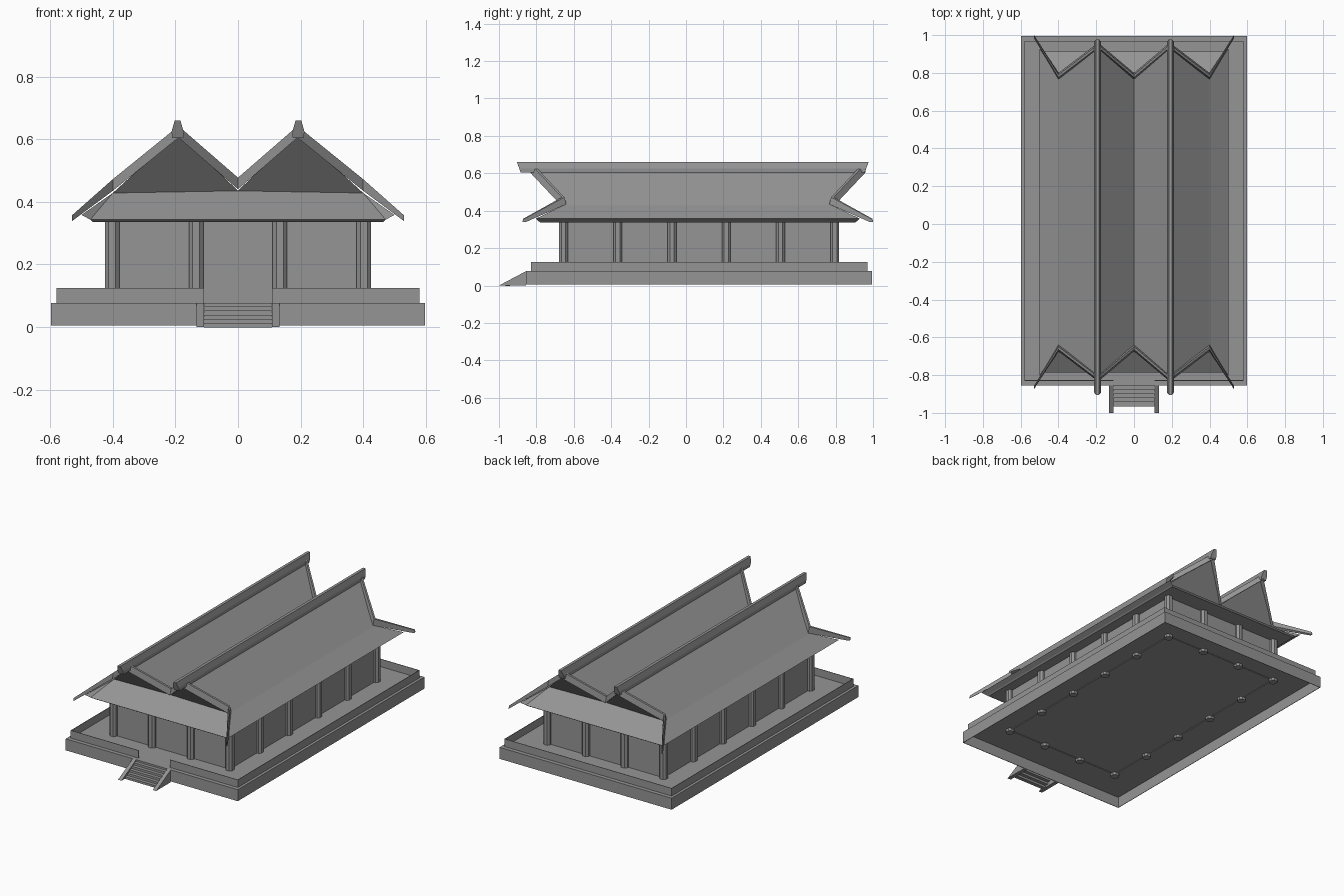
import bpy
import bmesh

cube = bpy.data.objects.get("Cube")
if cube:
    bpy.data.objects.remove(cube, do_unlink=True)

grey = bpy.data.materials.new("plain grey")
grey.use_nodes = True
COLOUR = (0.3, 0.3, 0.3, 1)
grey.diffuse_color = COLOUR
grey.node_tree.nodes["Principled BSDF"].inputs["Base Color"].default_value = COLOUR

MID = 0.07  # y of the hall's centre


def finish(name, bm):
    bmesh.ops.recalc_face_normals(bm, faces=bm.faces)
    mesh = bpy.data.meshes.new(name)
    bm.to_mesh(mesh)
    bm.free()
    mesh.materials.append(grey)
    obj = bpy.data.objects.new(name, mesh)
    bpy.context.collection.objects.link(obj)
    return obj


def loft(name, rings):
    """Skin a list of equal cross-sections and cap both ends."""
    bm = bmesh.new()
    loops = [[bm.verts.new(p) for p in ring] for ring in rings]
    n = len(loops[0])
    for a, b in zip(loops, loops[1:]):
        for i in range(n):
            j = (i + 1) % n
            bm.faces.new((a[i], a[j], b[j], b[i]))
    bm.faces.new(loops[0])
    bm.faces.new(loops[-1])
    return finish(name, bm)


def box(name, x0, x1, y0, y1, z0, z1):
    ring = [(x0, y0), (x1, y0), (x1, y1), (x0, y1)]
    return loft(name, [[(x, y, z) for x, y in ring] for z in (z0, z1)])


def frame(name, hx, hy, z0, z1, gap=0):
    """Rectangular ring of thin walls, with an optional front opening."""
    t = 0.003
    y0, y1 = MID - hy, MID + hy
    for s, side in ((-1, "right"), (1, "left")):
        xs = sorted((s * hx, s * (hx - t)))
        box(f"{name}_{side}", *xs, y0, y1, z0, z1)
    box(f"{name}_back", t - hx, hx - t, y1 - t, y1, z0, z1)
    if gap:
        box(f"{name}_front_right", t - hx, -gap, y0, y0 + t, z0, z1)
        box(f"{name}_front_left", gap, hx - t, y0, y0 + t, z0, z1)
    else:
        box(f"{name}_front", t - hx, hx - t, y0, y0 + t, z0, z1)


# Platform: thin deck on an open-bottomed plinth, with a low parapet
BASE_X, BASE_Y = 0.597, 0.925
box("deck", -BASE_X, BASE_X, MID - BASE_Y, MID + BASE_Y, 0.074, 0.077)
frame("plinth", BASE_X, BASE_Y, 0.005, 0.074)
frame("parapet", 0.58, 0.9, 0.077, 0.125, gap=0.108)

# Walls and the columns around them, poking through the deck
WALL_X, WALL_Y = 0.402, 0.725
frame("wall", WALL_X, WALL_Y, 0.07, 0.337)


def column(x, y):
    r, c = 0.023, 0.011
    ring = [(r, c), (c, r), (-c, r), (-r, c), (-r, -c), (-c, -r), (c, -r), (r, -c)]
    loft("column", [[(x + u, y + v, z) for u, v in ring] for z in (0.057, 0.34)])


for i in range(4):
    for j in range(6):
        if i in (0, 3) or j in (0, 5):
            column(WALL_X * (2 * i / 3 - 1), MID + WALL_Y * (2 * j / 5 - 1))

# Entrance stairs between sloping side pieces
FRONT = MID - BASE_Y
for s, side in ((-1, "right"), (1, "left")):
    tri = [(-1.0, 0), (FRONT, 0), (FRONT, 0.077)]
    loft(f"stair_cheek_{side}", [[(s * x, y, z) for y, z in tri] for x in (0.108, 0.132)])
for k in range(5):
    top = 0.012 + 0.0135 * k
    y = -0.965 + 0.022 * k
    box(f"step_{k + 1}", -0.108, 0.108, y, y + 0.025, top - 0.0135, top)

# Twin-ridged roof: one closed shell with outward-leaning gables and skirts
ROOF_MID = 0.063
RIDGE, KNEE, VALLEY = (0.19, 0.88, 0.62), (0.4, 0.72, 0.428), (0, 0.72, 0.435)
EAVE, LIP, SOFFIT = (0.5, 0.865, 0.358), (0.472, 0.85, 0.343), (0.464, 0.84, 0.336)
bm = bmesh.new()


def corner(p, sx, sy):
    return bm.verts.new((sx * p[0], ROOF_MID + sy * p[1], p[2]))


v = {}
for sy in (-1, 1):
    v["valley", 0, sy] = corner(VALLEY, 1, sy)
    for sx in (-1, 1):
        for key, p in (("ridge", RIDGE), ("knee", KNEE), ("eave", EAVE),
                       ("lip", LIP), ("soffit", SOFFIT)):
            v[key, sx, sy] = corner(p, sx, sy)


def face(*keys):
    bm.faces.new([v[k] for k in keys])


for sx in (-1, 1):
    chain = [("valley", 0), ("ridge", sx), ("knee", sx), ("eave", sx), ("lip", sx), ("soffit", sx)]
    for a, b in zip(chain, chain[1:]):
        face((*a, -1), (*b, -1), (*b, 1), (*a, 1))
    for sy in (-1, 1):
        face(("valley", 0, sy), ("ridge", sx, sy), ("knee", sx, sy))
        face(("knee", sx, sy), ("eave", sx, sy), ("lip", sx, sy))
for sy in (-1, 1):
    face(("knee", -1, sy), ("valley", 0, sy), ("knee", 1, sy), ("lip", 1, sy), ("lip", -1, sy))
    face(("lip", -1, sy), ("lip", 1, sy), ("soffit", 1, sy), ("soffit", -1, sy))
face(("soffit", -1, -1), ("soffit", 1, -1), ("soffit", 1, 1), ("soffit", -1, 1))
finish("roof", bm)

# Zigzag bargeboards along each end of the roof, tapering to the outer tips
half = [(0, 0.72, 0.455, 1), (0.19, 0.88, 0.62, 1), (0.4, 0.72, 0.45, 1), (0.53, 0.93, 0.346, 0.5)]
path = [(-x, y, z, k) for x, y, z, k in half[:0:-1]] + half
section = [(-0.017, -0.015), (0.017, -0.015), (0.007, 0.022), (-0.007, 0.022)]
for sy, end in ((-1, "front"), (1, "back")):
    loft(f"bargeboard_{end}",
         [[(x, ROOF_MID + sy * y + k * dy, z + k * dz) for dy, dz in section]
          for x, y, z, k in path])

# Ridge beams with slanted ends
profile = [(-0.018, 0.604, 0.92), (0.018, 0.604, 0.92), (0.019, 0.625, 0.927),
           (0.009, 0.66, 0.94), (-0.009, 0.66, 0.94), (-0.019, 0.625, 0.927)]
for s, side in ((-1, "right"), (1, "left")):
    loft(f"ridge_beam_{side}",
         [[(s * 0.193 + x, 0.036 + sy * y, z) for x, z, y in profile] for sy in (-1, 1)])
